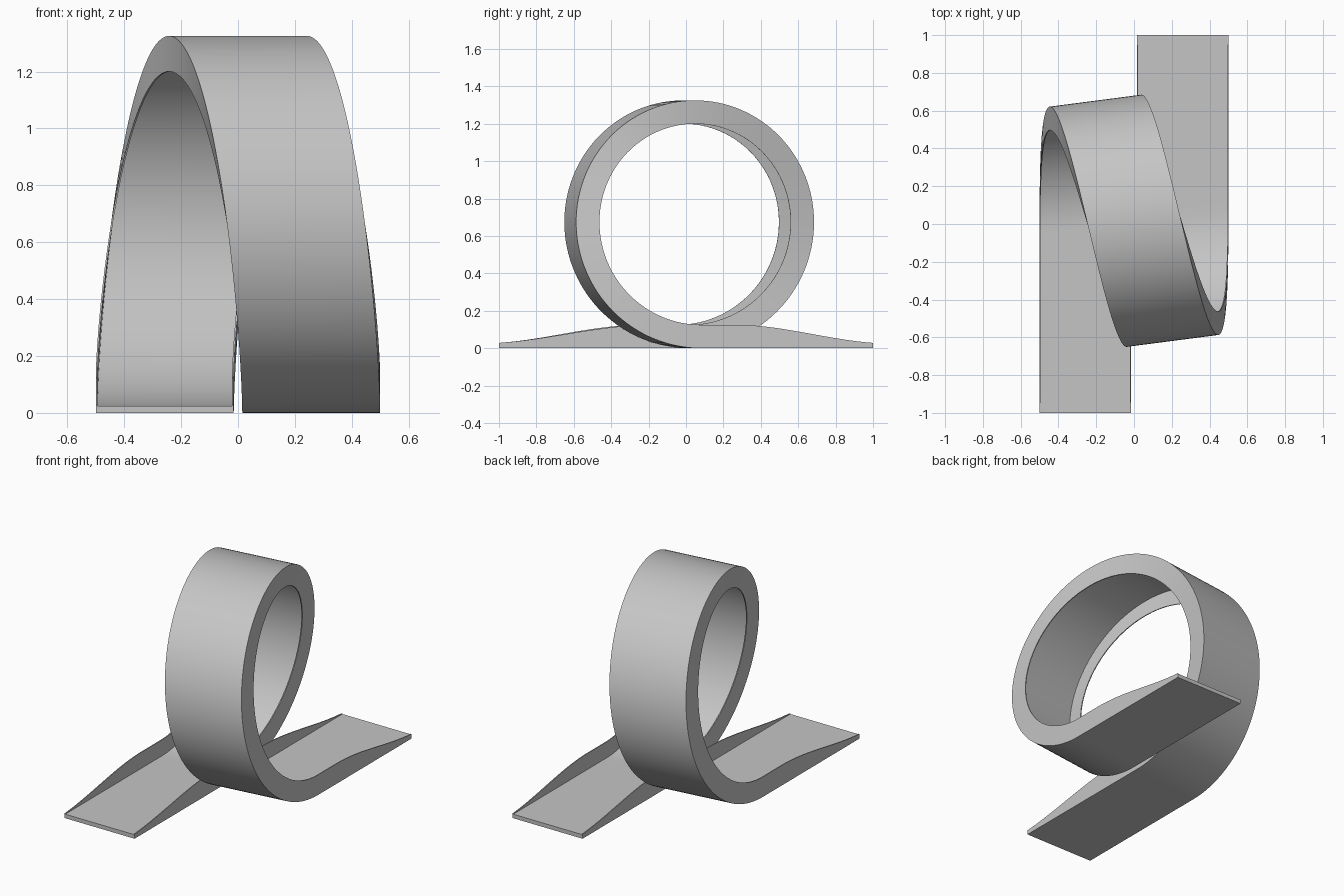
import bpy, bmesh, math

if "Cube" in bpy.data.objects:
    bpy.data.objects.remove(bpy.data.objects["Cube"], do_unlink=True)

RADIUS = 0.6625      # outside radius of the loop
CENTRE_Y = 0.017     # loop centre
SKEW = 0.13          # plan skew of the loop
SHIFT = 0.2575       # sideways shift from middle to each lane
HALF = 0.2425        # half width of the track
WALL = 0.006         # side wall thickness
FLOOR = 0.025        # floor thickness
HEIGHT = 0.125       # full side wall height
LOOP_STEPS = 128
RAMP_STEPS = 24


def wall_height(y):
    """Walls taper smoothly towards the ends of the ramps."""
    t = min(max((abs(y) - 0.2) / 0.9, 0), 1)
    return HEIGHT - (HEIGHT - FLOOR) * t * t * (3 - 2 * t)


def profile(top):
    """U-shaped channel section as (sideways, height) pairs."""
    inner = HALF - WALL
    half = [(HALF, 0), (HALF, top), (inner, top), (inner, FLOOR)]
    return half + [(-u, h) for u, h in reversed(half)]


def loop_point(t, u, h):
    ease = t ** 3 * (10 - 15 * t + 6 * t * t)
    x = SHIFT * (2 * ease - 1) + u
    a = math.tau * t
    r = RADIUS - h
    return x, CENTRE_Y + r * math.sin(a) + SKEW * x, RADIUS - r * math.cos(a)


def ramp_point(side, f, u, h):
    """f runs from 0 at the free end to 1 where the loop begins."""
    x = side * SHIFT + u
    start = CENTRE_Y + SKEW * x
    return x, side + (start - side) * f, h


def ramp_section(side, f):
    top = wall_height(side * (1 - f))
    return [ramp_point(side, f, u, h) for u, h in profile(top)]


# Sections along the track: entry ramp, loop, exit ramp
sections = [ramp_section(-1, i / RAMP_STEPS) for i in range(RAMP_STEPS)]
sections += [[loop_point(i / LOOP_STEPS, u, h) for u, h in profile(HEIGHT)]
             for i in range(LOOP_STEPS + 1)]
sections += [ramp_section(1, i / RAMP_STEPS) for i in reversed(range(RAMP_STEPS))]

# Skin the sections into one channel
bm = bmesh.new()
rings = [[bm.verts.new(p) for p in s] for s in sections]
count = len(rings[0])
for a, b in zip(rings, rings[1:]):
    for i in range(count):
        j = (i + 1) % count
        bm.faces.new((a[i], a[j], b[j], b[i]))
# End caps: two walls and the floor between them
for ring in (rings[0], rings[-1]):
    bm.faces.new(ring)
bmesh.ops.recalc_face_normals(bm, faces=bm.faces)

mesh = bpy.data.meshes.new("loop_track")
bm.to_mesh(mesh)
bm.free()
track = bpy.data.objects.new("loop_track", mesh)
bpy.context.collection.objects.link(track)

# Plain grey
grey = bpy.data.materials.new("light_grey")
grey.use_nodes = True
colour = (0.56, 0.56, 0.56, 1)
grey.diffuse_color = colour
grey.node_tree.nodes["Principled BSDF"].inputs["Base Color"].default_value = colour
mesh.materials.append(grey)

bpy.ops.object.select_all(action="DESELECT")
track.select_set(True)
bpy.context.view_layer.objects.active = track
bpy.ops.object.shade_smooth_by_angle(angle=math.radians(30))
